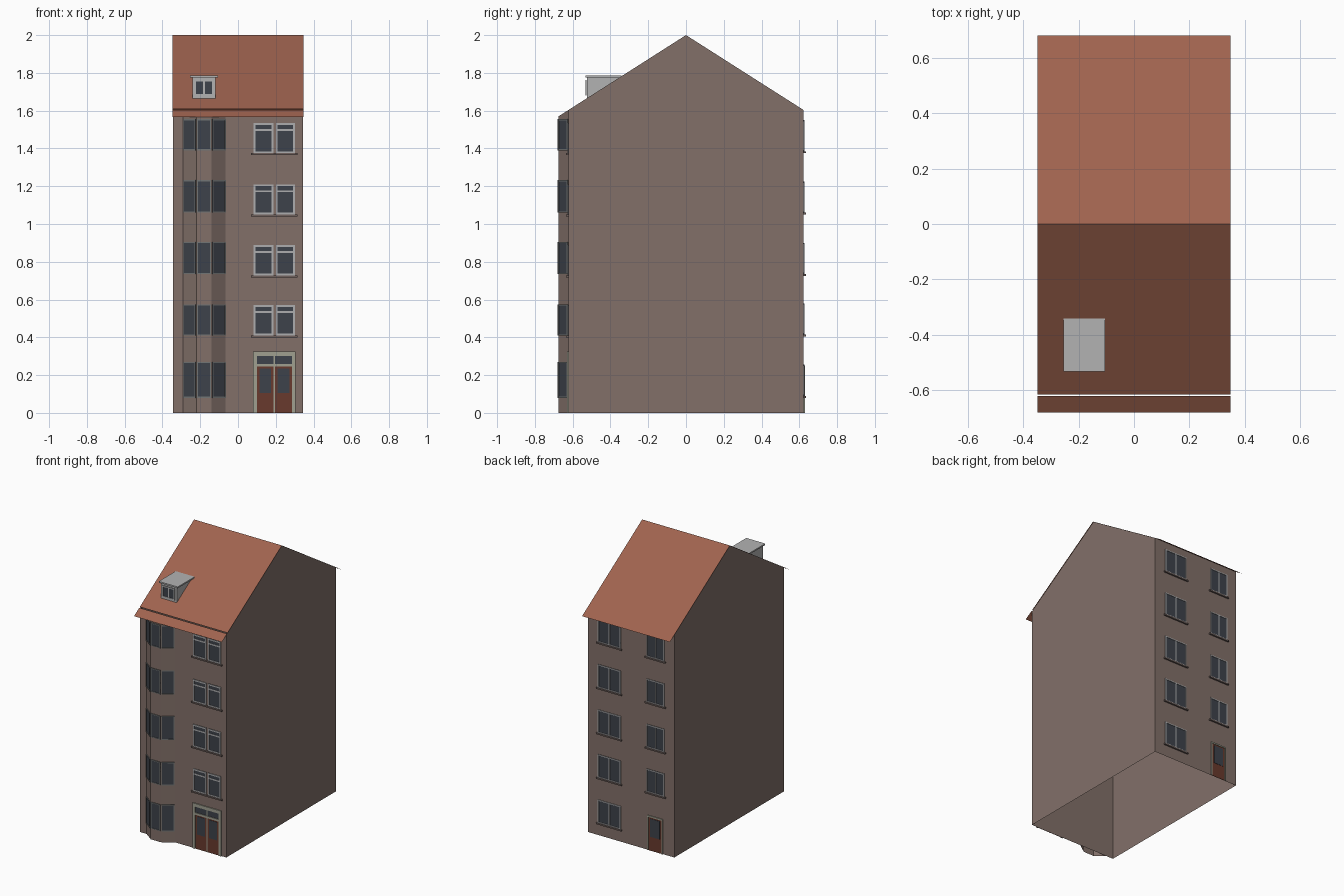
import bpy, bmesh
from mathutils import Matrix, Vector

if "Cube" in bpy.data.objects:
    bpy.data.objects.remove(bpy.data.objects["Cube"])


def mat(name, r, g, b):
    m = bpy.data.materials.new(name)
    m.diffuse_color = (r, g, b, 1)
    m.use_nodes = True
    m.node_tree.nodes["Principled BSDF"].inputs["Base Color"].default_value = m.diffuse_color
    return m


WALL = mat("wall", .223, .162, .141)
ROOF = mat("roof_tile", .35, .125, .078)
GLASS = mat("glass", .048, .055, .069)
FRAME = mat("frame", .42, .42, .43)
BAYFRAME = mat("bay_frame", .17, .18, .18)
STONE = mat("door_stone", .35, .35, .28)
RED = mat("door_red", .14, .042, .026)
SILL = mat("sill", .16, .12, .11)
GREY = mat("dormer_grey", .45, .45, .45)

W, D, EAVE = .343, .622, .68


def roof_z(y):
    return 2 - .637 * abs(y)


def finish(name, bm, mats, recalc=True):
    if recalc:
        bmesh.ops.recalc_face_normals(bm, faces=bm.faces[:])
    me = bpy.data.meshes.new(name)
    bm.to_mesh(me)
    bm.free()
    for m in mats:
        me.materials.append(m)
    ob = bpy.data.objects.new(name, me)
    bpy.context.collection.objects.link(ob)
    return ob


def faces(name, polys, material):
    bm = bmesh.new()
    for p in polys:
        bm.faces.new([bm.verts.new(v) for v in p])
    bmesh.ops.remove_doubles(bm, verts=bm.verts[:], dist=1e-5)
    return finish(name, bm, [material])


def wall_space(a, b):
    # along the wall, outward from it, up
    u = (Vector(b) - Vector(a)).normalized()
    return Matrix(((u.x, u.y, 0, a[0]), (u.y, -u.x, 0, a[1]), (0, 0, 1, 0), (0, 0, 0, 1)))


def boxes(name, space, parts):
    # parts: (u0, u1, z0, z1, depth, material)
    bm = bmesh.new()
    mats = []
    for u0, u1, z0, z1, d, m in parts:
        if m not in mats:
            mats.append(m)
        size = Matrix.Diagonal((u1 - u0, d - .001, z1 - z0, 1))
        mid = Matrix.Translation(((u0 + u1) / 2, (d + .001) / 2, (z0 + z1) / 2))
        vs = bmesh.ops.create_cube(bm, size=1, matrix=space @ mid @ size)["verts"]
        for f in {f for v in vs for f in v.link_faces}:
            f.material_index = mats.index(m)
    return finish(name, bm, mats)


def window(u0, u1, z0, z1, panes=1, transom=False, t=.01, m=FRAME, d=.006):
    parts = [(u0, u1, z0, z1, .003, GLASS),
             (u0, u1, z0, z0 + t, d, m), (u0, u1, z1 - t, z1, d, m)]
    for i in range(panes + 1):
        c = u0 + t / 2 + (u1 - u0 - t) * i / panes
        parts.append((c - t / 2, c + t / 2, z0 + t, z1 - t, d, m))
    if transom:
        z = z0 + (z1 - z0) * .77
        parts.append((u0 + t, u1 - t, z - t / 2, z + t / 2, d - .001, m))
    return parts


def sill(u0, u1, z):
    return (u0 - .01, u1 + .01, z - .01, z, .012, SILL)


# open wall shell with gables
e = roof_z(D)
polys = [[(-W, s * D, 0), (W, s * D, 0), (W, s * D, e), (-W, s * D, e)] for s in (-1, 1)]
polys += [[(x, -D, 0), (x, D, 0), (x, D, e), (x, 0, 2), (x, -D, e)] for x in (-W, W)]
faces("walls", polys, WALL)


# roof sheets, with a narrow slot above the front wall
def slope(y0, y1):
    x = .348
    return [(-x, y0, roof_z(y0)), (x, y0, roof_z(y0)), (x, y1, roof_z(y1)), (-x, y1, roof_z(y1))]


faces("roof", [slope(-.615, 0), slope(0, EAVE)], ROOF)
faces("front_eave", [slope(-EAVE, -.621)], ROOF)

# angled bay running the full height
bay = [(-.29, -D), (-.22, -.674), (-.14, -.674), (-.065, -D)]
faces("bay_walls", [[(*a, 0), (*b, 0), (*b, roof_z(b[1])), (*a, roof_z(a[1]))]
                    for a, b in zip(bay, bay[1:])], WALL)
bay_levels = [(.08, .27), (.41, .575), (.735, .905), (1.06, 1.232), (1.39, 1.555)]
for side, a, b in zip(("left", "middle", "right"), bay, bay[1:]):
    n = (Vector(b) - Vector(a)).length
    parts = []
    for z0, z1 in bay_levels:
        parts += window(.003, n - .003, z0, z1, t=.006, m=BAYFRAME)
    boxes("bay_windows_" + side, wall_space(a, b), parts)

front = wall_space((0, -D), (1, -D))
back = wall_space((0, D), (-1, D))

# paired front windows
for i, z in enumerate((.41, .728, 1.05, 1.375)):
    boxes(f"front_windows_{i + 1}", front,
          window(.082, .187, z, z + .16, transom=True)
          + window(.2, .302, z, z + .16, transom=True) + [sill(.08, .304, z)])

# back windows
for i, z in enumerate((.09, .415, .735, 1.06, 1.385)):
    boxes(f"back_wide_window_{i}", back, window(-.26, -.08, z, z + .165, 2, t=.007)
          + [sill(-.26, -.08, z)])
    if i:
        boxes(f"back_small_window_{i}", back, window(.125, .266, z, z + .165, 2, t=.007)
              + [sill(.125, .266, z)])

# front double door with fanlight
door = [(.08, .1, 0, .325, .008, STONE), (.285, .305, 0, .325, .008, STONE),
        (.1, .285, .302, .325, .008, STONE), (.1, .285, .245, .26, .008, STONE),
        (.1, .285, .26, .302, .003, GLASS), (.189, .196, .26, .302, .006, STONE),
        (.189, .196, 0, .245, .006, STONE)]
for u in (.1, .196):
    door += [(u, u + .089, 0, .245, .003, RED), (u + .013, u + .076, .105, .235, .005, GLASS)]
boxes("front_door", front, door)

# back door
boxes("back_door", back, [(.13, .14, 0, .25, .007, STONE), (.245, .255, 0, .25, .007, STONE),
                          (.14, .245, .24, .25, .007, STONE), (.14, .245, 0, .24, .003, RED),
                          (.155, .23, .1, .23, .005, GLASS)])

# dormer: wedge body, flat top and window
x0, x1, yf, zt = -.242, -.118, -.525, 1.775
yb = -(2 - zt) / .637
tri = [(yf, roof_z(yf)), (yf, zt), (yb, zt)]
polys = [[(x, *p) for p in tri] for x in (x0, x1)]
polys += [[(x0, *p), (x1, *p), (x1, *q), (x0, *q)] for p, q in zip(tri, tri[1:] + tri[:1])]
faces("dormer_body", polys, GREY)
boxes("dormer_top", wall_space((0, -.34), (1, -.34)), [(-.255, -.105, zt, zt + .01, .193, GREY)])
boxes("dormer_window", wall_space((0, yf), (1, yf)),
      window(-.23, -.13, 1.68, 1.762, 2, t=.008, m=GREY))
